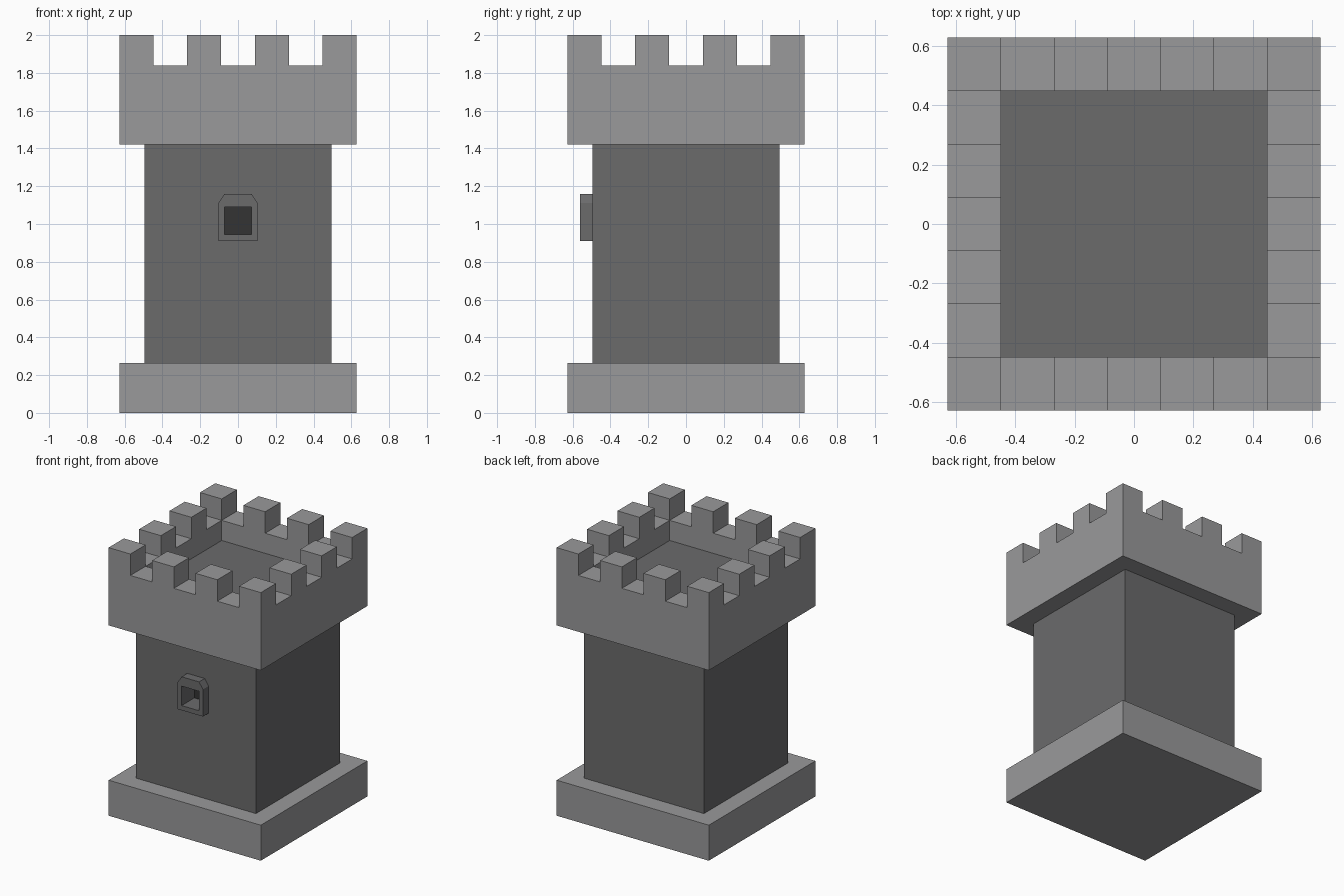
import bpy, bmesh
from mathutils import Vector

if "Cube" in bpy.data.objects:
    bpy.data.objects.remove(bpy.data.objects["Cube"])


def material(name, v):
    m = bpy.data.materials.new(name)
    m.diffuse_color = (v, v, v * 1.02, 1)
    m.use_nodes = True
    m.node_tree.nodes["Principled BSDF"].inputs["Base Color"].default_value = m.diffuse_color
    return m


LIGHT = material("light_stone", 0.32)
DARK = material("dark_stone", 0.145)
BLACK = material("shadow", 0.033)


def finish(name, bm, *mats):
    bmesh.ops.recalc_face_normals(bm, faces=bm.faces)
    me = bpy.data.meshes.new(name)
    bm.to_mesh(me)
    bm.free()
    for m in mats:
        me.materials.append(m)
    ob = bpy.data.objects.new(name, me)
    bpy.context.collection.objects.link(ob)
    return ob


def box(name, lo, hi, mat):
    bm = bmesh.new()
    bmesh.ops.create_cube(bm, size=1)
    lo, hi = Vector(lo), Vector(hi)
    for v in bm.verts:
        v.co = (lo + hi) / 2 + v.co * (hi - lo)
    return finish(name, bm, mat)


R, B = 0.628, 0.495                       # half widths of crown/base and shaft
Z_BASE, Z_CROWN, Z_FLOOR, Z_WALL, Z_TOP = 0.265, 1.42, 1.69, 1.84, 2.0

# Base slab and shaft
box("base", (-R, -R, 0), (R, R, Z_BASE), LIGHT)
shaft = box("shaft", (-B, -B, Z_BASE), (B, B, Z_CROWN), DARK)

# Crown: 7 x 7 grid, walls down, floor sunk, alternate rim cells raised
bm = bmesh.new()
bmesh.ops.create_grid(bm, x_segments=7, y_segments=7, size=R)
for v in bm.verts:
    v.co.z = Z_WALL
cell = 2 * R / 7
floor, merlons = [], []
for f in bm.faces:
    c = f.calc_center_median()
    i, j = int((c.x + R) / cell), int((c.y + R) / cell)
    if 0 < i < 6 and 0 < j < 6:
        floor.append(f)
    elif i % 2 == 0 and j % 2 == 0:
        merlons.append(f)
rim = [e for e in bm.edges if e.is_boundary]
skirt = bmesh.ops.extrude_edge_only(bm, edges=rim)["geom"]
for v in skirt:
    if isinstance(v, bmesh.types.BMVert):
        v.co.z = Z_CROWN
bmesh.ops.edgeloop_fill(bm, edges=[e for e in bm.edges if e.is_boundary])
for f in bmesh.ops.extrude_discrete_faces(bm, faces=merlons)["faces"]:
    for v in f.verts:
        v.co.z = Z_TOP
for g in bmesh.ops.extrude_face_region(bm, geom=floor)["geom"]:
    if isinstance(g, bmesh.types.BMVert):
        g.co.z = Z_FLOOR
    elif isinstance(g, bmesh.types.BMFace):
        g.material_index = 1
bmesh.ops.delete(bm, geom=[f for f in floor if f.is_valid], context='FACES')
finish("crown", bm, LIGHT, DARK)

# Window frame with clipped top corners
outline = [(-0.104, 0.91), (0.104, 0.91), (0.104, 1.112),
           (0.072, 1.16), (-0.072, 1.16), (-0.104, 1.112)]
bm = bmesh.new()
face = bm.faces.new([bm.verts.new((x, -0.562, z)) for x, z in outline])
ext = bmesh.ops.extrude_face_region(bm, geom=[face], use_keep_orig=True)["geom"]
for g in ext:
    if isinstance(g, bmesh.types.BMVert):
        g.co.y = -B
frame = finish("window_frame", bm, DARK)

# Window recess cut through the frame into the shaft, with a dark back
cutter = box("window_cutter", (-0.072, -0.7, 0.945), (0.072, -0.41, 1.09), DARK)
cutter.hide_render = True
cutter.hide_set(True)
for ob in (shaft, frame):
    mod = ob.modifiers.new("window_cut", 'BOOLEAN')
    mod.operation = 'DIFFERENCE'
    mod.solver = 'EXACT'
    mod.object = cutter
box("window_back", (-0.072, -0.412, 0.945), (0.072, -0.405, 1.09), BLACK)
